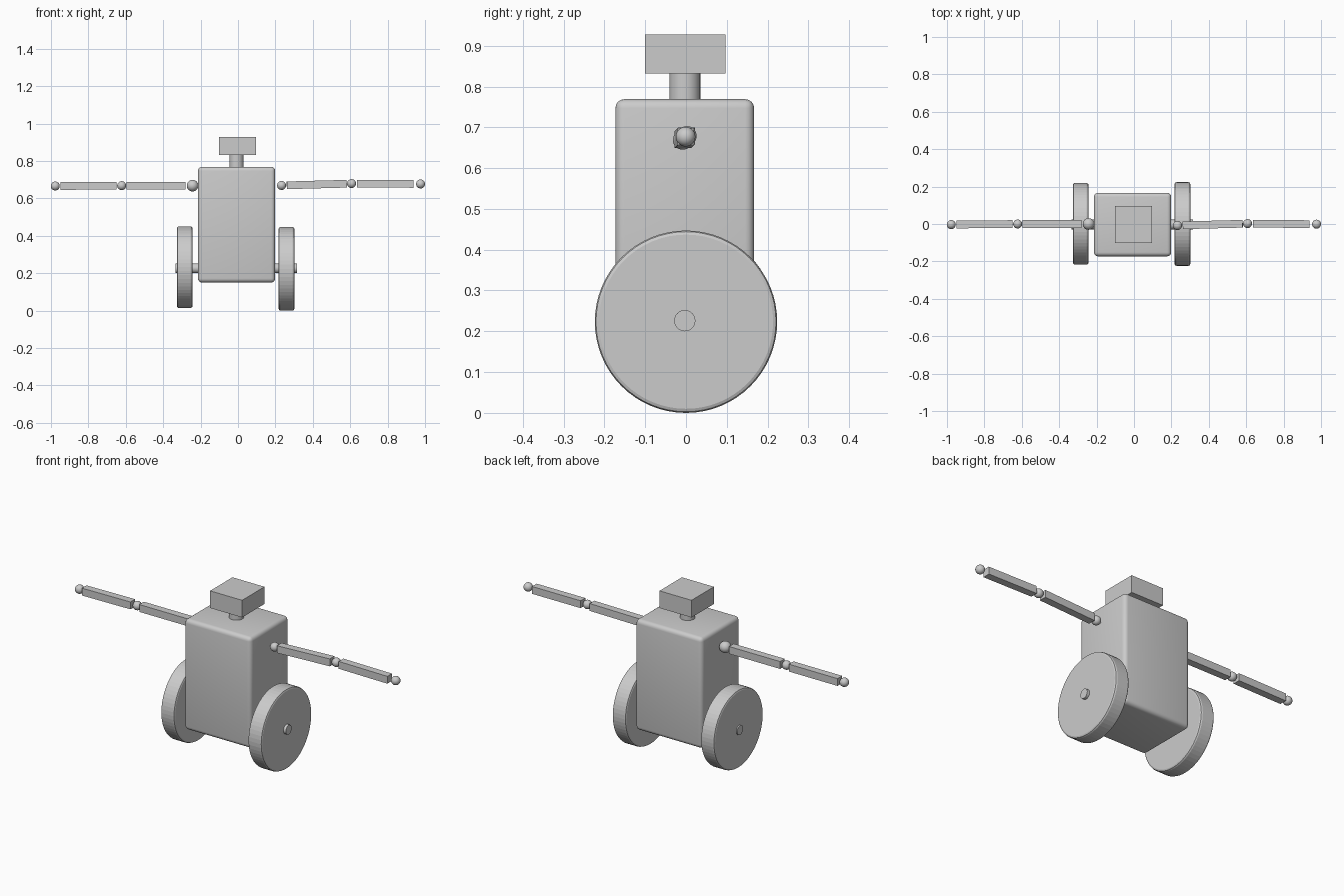
import bpy, math
from mathutils import Vector

if "Cube" in bpy.data.objects:
    bpy.data.objects.remove(bpy.data.objects["Cube"])

grey = bpy.data.materials.new("plain grey")
grey.diffuse_color = (0.6, 0.6, 0.6, 1)
grey.use_nodes = True
grey.node_tree.nodes["Principled BSDF"].inputs["Base Color"].default_value = grey.diffuse_color


def finish(name, bevel=0, segments=1, smooth=None):
    ob = bpy.context.object
    ob.name = name
    ob.data.materials.append(grey)
    bpy.ops.object.transform_apply(location=False, rotation=True, scale=True)
    if bevel:
        m = ob.modifiers.new("bevel", 'BEVEL')
        m.width, m.segments, m.limit_method = bevel, segments, 'ANGLE'
        m.angle_limit = math.radians(40)
        bpy.ops.object.modifier_apply(modifier=m.name)
    if smooth:
        bpy.ops.object.shade_smooth_by_angle(angle=math.radians(smooth))
    return ob


def box(name, lo, hi, **kw):
    lo, hi = Vector(lo), Vector(hi)
    bpy.ops.mesh.primitive_cube_add(size=1, location=(lo + hi) / 2)
    bpy.context.object.scale = hi - lo
    return finish(name, **kw)


def rod_x(name, x0, x1, y, z, r, sides, **kw):
    bpy.ops.mesh.primitive_cylinder_add(vertices=sides, radius=r, depth=x1 - x0,
                                        location=((x0 + x1) / 2, y, z),
                                        rotation=(0, math.pi / 2, 0))
    return finish(name, **kw)


def ball(name, c, r):
    bpy.ops.mesh.primitive_uv_sphere_add(segments=32, ring_count=16, radius=r, location=c)
    return finish(name, smooth=60)


def bar(name, a, b, x0, x1, w=0.041):
    # square bar on the line from joint a to joint b, cut to x0..x1
    a, b = Vector(a), Vector(b)
    d = b - a
    p = a + d * ((x0 - a.x) / d.x)
    q = a + d * ((x1 - a.x) / d.x)
    bpy.ops.mesh.primitive_cube_add(size=1, location=(p + q) / 2)
    ob = bpy.context.object
    ob.scale = ((q - p).length, w, w)
    ob.rotation_euler = (0, -math.atan2(d.z, d.x), math.atan2(d.y, d.x))
    if d.x < 0:
        ob.rotation_euler = (0, math.atan2(d.z, -d.x), math.atan2(-d.y, -d.x))
    return finish(name)


# Body, neck and head
box("body", (-0.214, -0.173, 0.15), (0.199, 0.167, 0.769), bevel=0.022, segments=4, smooth=35)
bpy.ops.mesh.primitive_cylinder_add(vertices=32, radius=0.038, depth=0.1,
                                    location=(-0.008, -0.003, 0.80))
finish("neck", smooth=35)
box("head", (-0.102, -0.101, 0.832), (0.096, 0.097, 0.928))

# Axle and wheels
rod_x("axle", -0.333, 0.316, -0.003, 0.226, 0.026, 32, smooth=35)
rod_x("right_wheel", 0.217, 0.301, 0, 0.2235, 0.2235, 64, bevel=0.01, segments=2)
rod_x("left_wheel", -0.327, -0.243, 0.001, 0.232, 0.218, 64, bevel=0.01, segments=2)

# Arms: shoulder, elbow and hand balls joined by square bars
arms = {
    "left": [(-0.243, 0, 0.668), (-0.622, 0, 0.668), (-0.977, -0.003, 0.666)],
    "right": [(0.233, -0.008, 0.669), (0.607, 0.002, 0.679), (0.976, -0.001, 0.677)],
}
spans = {"left": [(-0.281, -0.596), (-0.650, -0.949)],
         "right": [(0.261, 0.581), (0.636, 0.938)]}
for side, joints in arms.items():
    for part, c in zip(("shoulder", "elbow", "hand"), joints):
        ball(f"{side}_{part}", c, 0.031 if (side, part) == ("left", "shoulder") else 0.024)
    for i, part in enumerate(("upper_arm", "forearm")):
        bar(f"{side}_{part}", joints[i], joints[i + 1], *spans[side][i])
